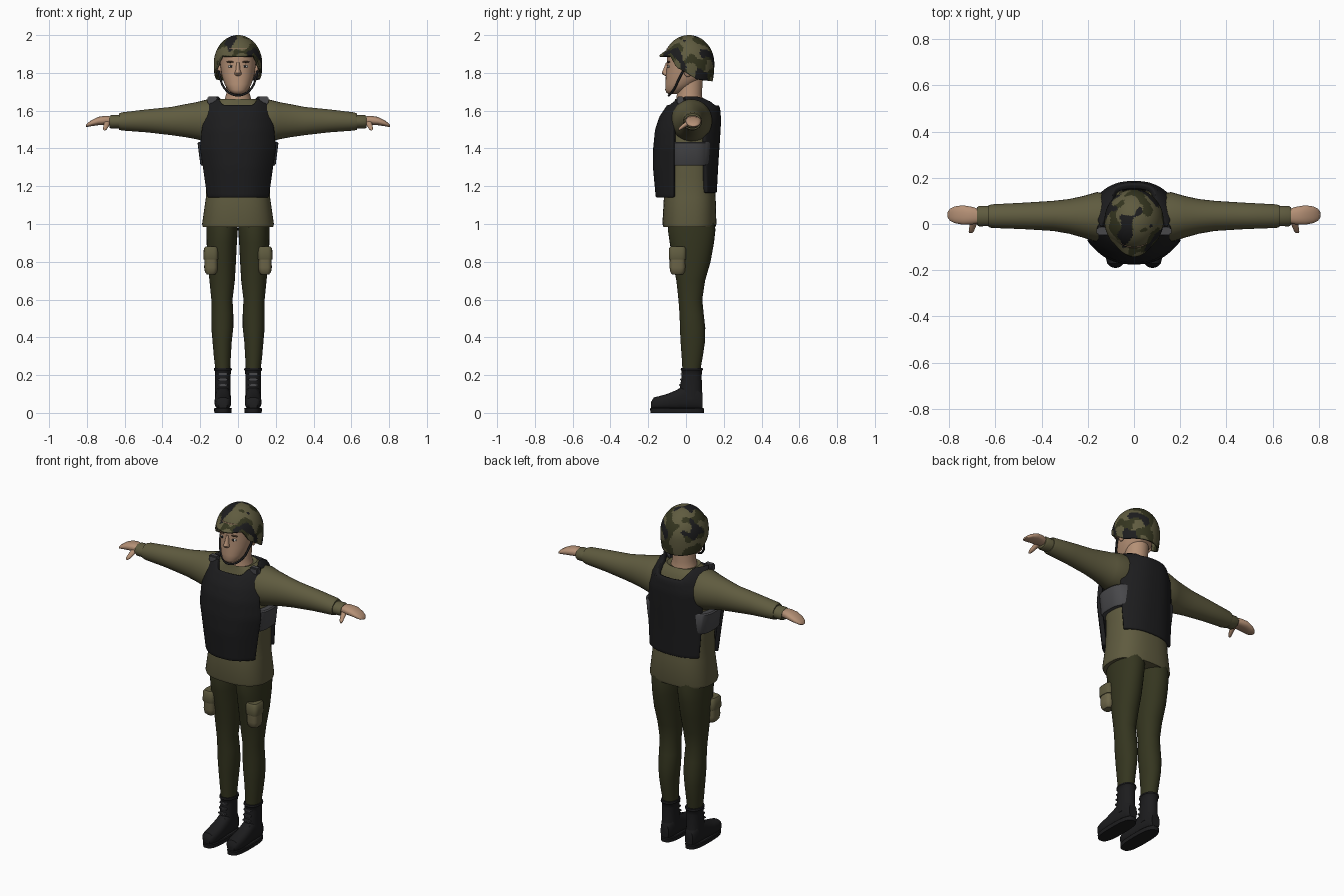
import bpy, bmesh
from math import sin, cos, pi, acos, radians, copysign
from mathutils import Vector, noise

cube = bpy.data.objects.get("Cube")
if cube:
    bpy.data.objects.remove(cube, do_unlink=True)


def material(name, *rgb):
    m = bpy.data.materials.new(name)
    m.use_nodes = True
    m.diffuse_color = (*rgb, 1)
    bsdf = next(n for n in m.node_tree.nodes if n.type == 'BSDF_PRINCIPLED')
    bsdf.inputs["Base Color"].default_value = (*rgb, 1)
    bsdf.inputs["Roughness"].default_value = 0.8
    return m


OLIVE = material("olive cloth", .115, .105, .05)
GREEN = material("dark green cloth", .035, .036, .014)
BLACK = material("black", .012, .012, .013)
GREY = material("grey webbing", .065, .065, .07)
SKIN = material("skin", .46, .28, .18)
KHAKI = material("khaki pouch", .15, .13, .065)
WHITE = material("eye white", .6, .58, .54)
BROWN = material("brown", .08, .045, .025)


def finish(name, bm, mats, mirror=False, angle=40):
    mesh = bpy.data.meshes.new(name)
    bm.to_mesh(mesh)
    bm.free()
    for m in mats:
        mesh.materials.append(m)
    mesh.polygons.foreach_set("use_smooth", [True] * len(mesh.polygons))
    mesh.set_sharp_from_angle(angle=radians(angle))
    ob = bpy.data.objects.new(name, mesh)
    bpy.context.scene.collection.objects.link(ob)
    if mirror:
        ob.modifiers.new("mirror", 'MIRROR')
    return ob


def lerp_rows(rows, t):
    """Values of sorted rows, interpolated at t."""
    if t <= rows[0][0]:
        return rows[0][1:]
    for p, q in zip(rows, rows[1:]):
        if t <= q[0]:
            f = (t - p[0]) / (q[0] - p[0])
            return [a + (b - a) * f for a, b in zip(p[1:], q[1:])]
    return rows[-1][1:]


def loft(name, mat, axis, rows, n=2.0, mirror=False, seg=32):
    """Superellipse rings: position on axis, two centres, two radii."""
    bm = bmesh.new()
    rings = []
    for t, a, b, ra, rb in rows:
        ring = []
        for i in range(seg):
            c, s = cos(2 * pi * i / seg), sin(2 * pi * i / seg)
            u = a + ra * copysign(abs(c) ** (2 / n), c)
            v = b + rb * copysign(abs(s) ** (2 / n), s)
            co = {'x': (t, u, v), 'y': (u, t, v), 'z': (u, v, t)}[axis]
            ring.append(bm.verts.new(co))
        rings.append(ring)
    for r, q in zip(rings, rings[1:]):
        for i in range(seg):
            j = (i + 1) % seg
            bm.faces.new((r[i], r[j], q[j], q[i]))
    bm.faces.new(rings[0])
    bm.faces.new(rings[-1])
    bmesh.ops.recalc_face_normals(bm, faces=bm.faces)
    return finish(name, bm, [mat], mirror)


def blob(name, mat, centre, radii, mirror=False):
    bm = bmesh.new()
    bmesh.ops.create_uvsphere(bm, u_segments=16, v_segments=10, radius=1)
    bmesh.ops.scale(bm, vec=radii, verts=bm.verts)
    bmesh.ops.translate(bm, vec=centre, verts=bm.verts)
    return finish(name, bm, [mat], mirror)


def block(name, mat, centre, size, mirror=False, bevel=.006):
    bm = bmesh.new()
    bmesh.ops.create_cube(bm, size=1)
    bmesh.ops.scale(bm, vec=size, verts=bm.verts)
    bmesh.ops.bevel(bm, geom=bm.edges, offset=bevel, segments=2, affect='EDGES')
    bmesh.ops.translate(bm, vec=centre, verts=bm.verts)
    return finish(name, bm, [mat], mirror)


def vest_panel(name, rows, neck_z, top_z, flip):
    """Curved armour plate. Rows: z, half width, y at middle, y at edge."""
    bm = bmesh.new()
    cols, levels = 28, 24
    grid = []
    for k in range(levels + 1):
        line = []
        for i in range(cols + 1):
            u = 2 * i / cols - 1
            f = min(1, max(0, (abs(u) - .45) / .25))
            top = neck_z + (top_z - neck_z) * f * f * (3 - 2 * f)
            z = rows[0][0] + (top - rows[0][0]) * k / levels
            w, mid, edge = lerp_rows(rows, z)
            line.append(bm.verts.new((u * w, mid + (edge - mid) * abs(u) ** 2.6, z)))
        grid.append(line)
    for r, q in zip(grid, grid[1:]):
        for i in range(cols):
            f = bm.faces.new((r[i], r[i + 1], q[i + 1], q[i]))
            if flip:
                f.normal_flip()
    ob = finish(name, bm, [BLACK])
    solid = ob.modifiers.new("thickness", 'SOLIDIFY')
    solid.thickness, solid.offset = .025, -1
    bev = ob.modifiers.new("soft edge", 'BEVEL')
    bev.width, bev.segments = .006, 2
    return ob


def tube(name, mat, points, radius):
    curve = bpy.data.curves.new(name, 'CURVE')
    curve.dimensions = '3D'
    curve.bevel_depth, curve.bevel_resolution = radius, 2
    sp = curve.splines.new('NURBS')
    sp.points.add(len(points) - 1)
    for p, co in zip(sp.points, points):
        p.co = (*co, 1)
    sp.use_endpoint_u, sp.order_u = True, 3
    curve.materials.append(mat)
    ob = bpy.data.objects.new(name, curve)
    bpy.context.scene.collection.objects.link(ob)


# Jacket and sleeves
loft("jacket", OLIVE, 'z', [
    (.985, 0, .018, .186, .138), (1.0, 0, .018, .19, .143), (1.14, 0, .02, .17, .137),
    (1.25, 0, .02, .17, .13), (1.4, 0, .02, .18, .125), (1.5, 0, .025, .175, .12),
    (1.58, 0, .03, .165, .11), (1.63, 0, .03, .145, .095), (1.65, 0, .025, .115, .085),
    (1.663, 0, .02, .09, .078), (1.655, 0, .018, .075, .068)], n=2.5, seg=48)
loft("sleeve", OLIVE, 'x', [
    (.06, .03, 1.55, .09, .10), (.16, .03, 1.547, .108, .113), (.22, .031, 1.547, .09, .098),
    (.28, .033, 1.547, .075, .087), (.35, .035, 1.545, .065, .075), (.48, .035, 1.546, .057, .061),
    (.615, .034, 1.543, .051, .048), (.63, .034, 1.542, .047, .043)], mirror=True)
loft("cuff", OLIVE, 'x', [
    (.61, .034, 1.541, .043, .036), (.67, .034, 1.541, .044, .036),
    (.68, .034, 1.541, .038, .031)], mirror=True)

# Hands
loft("hand", SKIN, 'x', [
    (.66, .034, 1.545, .028, .022), (.70, .036, 1.549, .038, .024), (.74, .039, 1.545, .042, .022),
    (.775, .04, 1.534, .036, .016), (.795, .04, 1.525, .027, .011),
    (.806, .04, 1.519, .012, .004)], n=2.3, mirror=True)
loft("thumb", SKIN, 'y', [
    (-.04, .707, 1.5, .005, .005), (-.032, .704, 1.506, .011, .01), (-.012, .698, 1.52, .014, .013),
    (.02, .69, 1.543, .018, .017)], mirror=True, seg=16)

# Armour vest, side bands and shoulder clips
vest_panel("vest_front", [
    (1.14, .165, -.16, -.07), (1.3, .188, -.175, -.07), (1.4, .204, -.174, -.07),
    (1.5, .194, -.164, -.07), (1.57, .182, -.14, -.055), (1.63, .168, -.10, -.03),
    (1.67, .155, -.06, 0)], 1.632, 1.665, False)
vest_panel("vest_back", [
    (1.165, .165, .163, .11), (1.3, .175, .17, .105), (1.45, .18, .18, .10),
    (1.55, .178, .186, .10), (1.62, .17, .18, .07), (1.655, .162, .155, .02),
    (1.678, .145, .11, -.015)], 1.63, 1.677, True)
loft("side_band", GREY, 'z', [
    (1.31, 0, .02, .194, .122), (1.318, 0, .02, .2, .125), (1.428, 0, .02, .214, .125),
    (1.435, 0, .02, .208, .122)], n=3, seg=48)
block("shoulder_clip", GREY, (.135, -.03, 1.655), (.055, .035, .04), True)

# Trousers
loft("trouser_leg", GREEN, 'z', [
    (.215, .08, .028, .038, .046), (.3, .083, .033, .045, .056), (.38, .084, .036, .051, .065),
    (.45, .083, .035, .058, .067), (.52, .083, .03, .058, .064), (.6, .085, .023, .056, .063),
    (.7, .084, .025, .067, .076), (.8, .086, .03, .075, .1), (.9, .086, .031, .08, .117),
    (.97, .084, .03, .083, .126), (1.04, .084, .03, .08, .115)], n=2.1, mirror=True)

# Thigh pouches
loft("thigh_pouch", KHAKI, 'z', [
    (.733, .143, -.045, .022, .028), (.745, .143, -.045, .032, .038), (.77, .143, -.045, .036, .042),
    (.87, .143, -.045, .033, .04)], n=3, mirror=True)
loft("pouch_flap", OLIVE, 'z', [
    (.812, .143, -.045, .038, .044), (.818, .143, -.045, .04, .046), (.87, .143, -.045, .038, .045),
    (.88, .143, -.045, .03, .038)], n=3.5, mirror=True)

# Boots
loft("boot_sole", BLACK, 'z', [
    (0, .08, -.047, .045, .141), (.022, .08, -.047, .047, .143),
    (.026, .08, -.047, .043, .139)], n=2.8, mirror=True)
loft("boot_foot", BLACK, 'y', [
    (-.184, .08, .04, .022, .02), (-.17, .08, .05, .036, .032), (-.14, .08, .053, .043, .036),
    (-.1, .08, .058, .044, .042), (-.05, .08, .068, .042, .053), (-.01, .08, .08, .04, .065),
    (.06, .08, .08, .04, .065), (.088, .08, .06, .026, .045)], n=2.5, mirror=True)
loft("boot_shaft", BLACK, 'z', [
    (.07, .08, .027, .042, .06), (.13, .08, .026, .041, .058), (.2, .08, .03, .041, .053),
    (.222, .08, .031, .043, .054), (.228, .08, .031, .048, .059), (.238, .08, .031, .046, .057)],
    n=2.2, mirror=True)
for i in range(4):
    block(f"boot_lace_{i + 1}", GREY, (.08, -.022 - .005 * i, .205 - .029 * i),
          (.052, .012, .011), True, .003)

# Head, neck and face
loft("neck", SKIN, 'z', [
    (1.6, 0, .02, .085, .08), (1.655, 0, .018, .072, .07), (1.69, 0, .018, .062, .066),
    (1.82, 0, .025, .065, .068)])
loft("head", SKIN, 'z', [
    (1.687, 0, -.07, .018, .02), (1.695, 0, -.066, .036, .038), (1.71, 0, -.052, .053, .058),
    (1.74, 0, -.028, .071, .081), (1.785, 0, 0, .086, .107), (1.84, 0, .006, .094, .107),
    (1.93, 0, .01, .095, .112)], n=2.15)
loft("nose", SKIN, 'z', [
    (1.784, 0, -.1, .008, .01), (1.79, 0, -.104, .017, .018), (1.799, 0, -.106, .018, .023),
    (1.815, 0, -.102, .012, .02), (1.855, 0, -.096, .008, .01)], seg=16)
blob("eye", WHITE, (.037, -.091, 1.834), (.016, .008, .007), True)
blob("iris", BLACK, (.037, -.097, 1.834), (.007, .004, .0065), True)
blob("eyebrow", BROWN, (.038, -.092, 1.858), (.023, .009, .0045), True)
blob("mouth", BROWN, (0, -.102, 1.762), (.024, .005, .003))
blob("ear", SKIN, (.096, .01, 1.81), (.012, .022, .032), True)

# Helmet with a painted camouflage rule
RIM = [(-.16, 1.895), (-.08, 1.89), (-.05, 1.83), (0, 1.8), (.06, 1.765), (.15, 1.755)]
bm = bmesh.new()
around, down = 96, 40
rings = []
for k in range(1, down + 1):
    ring = []
    for i in range(around):
        a = 2 * pi * i / around
        rim = lerp_rows(RIM, .015 + .135 * sin(a))[0]
        phi = acos((rim - 1.85) / .15) * k / down
        r = sin(phi) if phi < pi / 2 else 1 - .3 * (1 - sin(phi))
        brim = .028 * max(0, -sin(a)) ** 3 * max(0, (k - down * .85) / (down * .15))
        ring.append(bm.verts.new((.128 * r * cos(a), .015 + (.135 * r + brim) * sin(a),
                                  1.85 + .15 * cos(phi))))
    rings.append(ring)
crown = bm.verts.new((0, .015, 2))
for i in range(around):
    j = (i + 1) % around
    bm.faces.new((crown, rings[0][i], rings[0][j]))
    for r, q in zip(rings, rings[1:]):
        bm.faces.new((r[i], q[i], q[j], r[j]))
for f in bm.faces:
    p = f.calc_center_median()
    if noise.noise(p * 15 + Vector((3, 7, 1))) > .24:
        f.material_index = 2
    elif noise.noise(p * 17 + Vector((9, 2, 5))) > .08:
        f.material_index = 1
helmet = finish("helmet", bm, [OLIVE, GREEN, BLACK], angle=60)
shell = helmet.modifiers.new("thickness", 'SOLIDIFY')
shell.thickness, shell.offset = .012, -1

# Chin strap
side = [(.102, -.015, 1.81), (.094, -.04, 1.765), (.078, -.055, 1.725), (.045, -.08, 1.69)]
tube("chin_strap", BLACK, side + [(0, -.095, 1.678)] + [(-x, y, z) for x, y, z in side[::-1]], .006)
